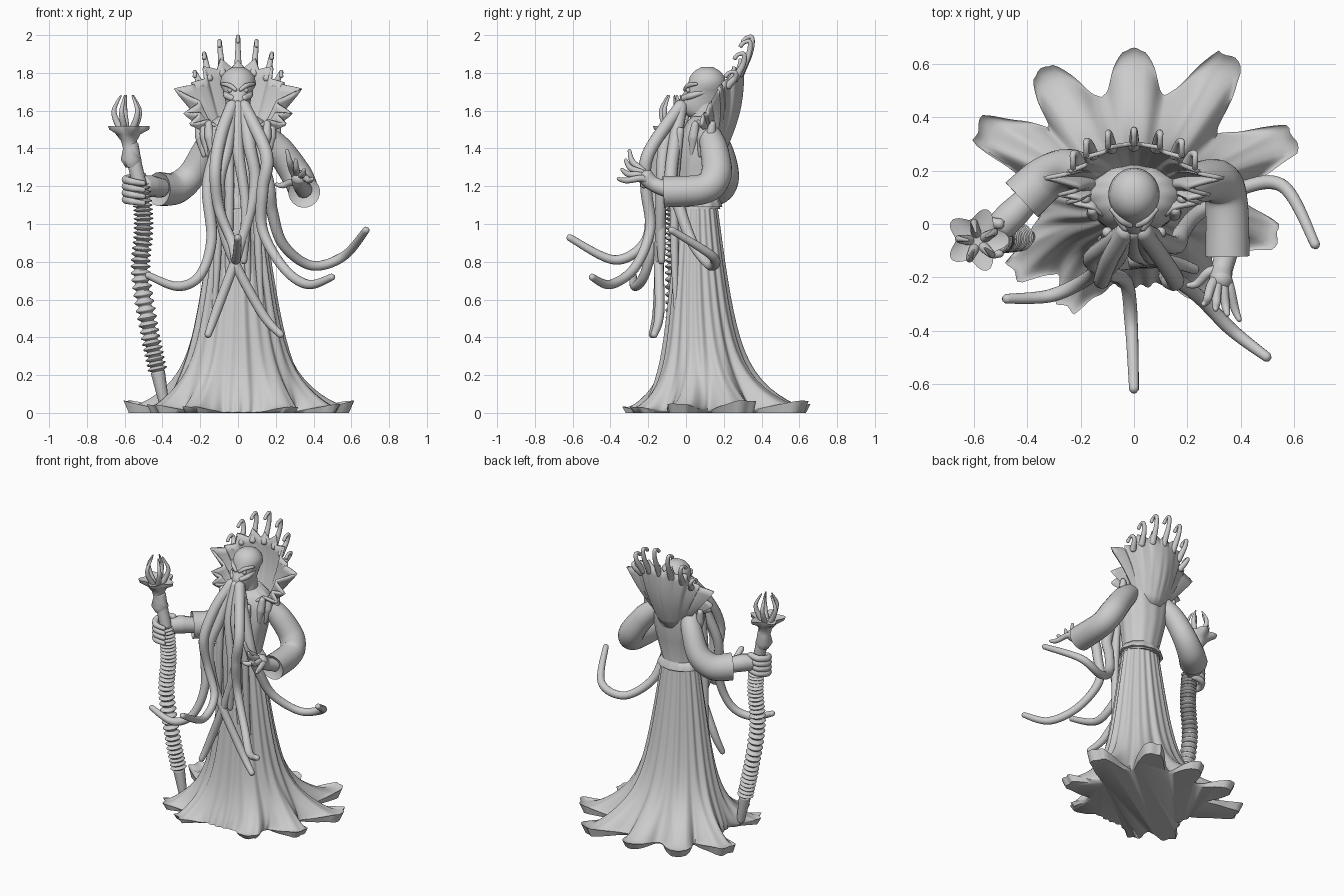
import bpy, bmesh, math
from mathutils import Vector
from math import sin, cos, exp, pi, tau, radians, degrees

cube = bpy.data.objects.get("Cube")
if cube:
    bpy.data.objects.remove(cube)

grey = (.6, .6, .6, 1)
stone = bpy.data.materials.new("stone_grey")
stone.use_nodes = True
stone.diffuse_color = grey
stone.node_tree.nodes["Principled BSDF"].inputs["Base Color"].default_value = grey


def spline(points, steps):
    """Smooth path passing through the given points."""
    pts = [Vector(p) for p in points]
    pts = [pts[0]] + pts + [pts[-1]]
    path = []
    for a, b, c, d in zip(pts, pts[1:], pts[2:], pts[3:]):
        for s in range(steps):
            t = s / steps
            bend = a * 2 - b * 5 + c * 4 - d
            twist = b * 3 - a - c * 3 + d
            path.append(b + ((c - a) * t + bend * t ** 2 + twist * t ** 3) / 2)
    return path + [pts[-1]]


def loft(name, rings, closed=True, thickness=0):
    """Skin a list of equal rings into one smooth object."""
    bm = bmesh.new()
    rows = [[bm.verts.new(p) for p in ring] for ring in rings]
    count = len(rows[0])
    for low, high in zip(rows, rows[1:]):
        for i in range(count if closed else count - 1):
            j = (i + 1) % count
            bm.faces.new((low[i], low[j], high[j], high[i]))
    if closed:
        bm.faces.new(rows[0][::-1])
        bm.faces.new(rows[-1])
    bmesh.ops.recalc_face_normals(bm, faces=bm.faces)
    mesh = bpy.data.meshes.new(name)
    bm.to_mesh(mesh)
    bm.free()
    mesh.materials.append(stone)
    mesh.shade_smooth()
    mesh.set_sharp_from_angle(angle=radians(60))
    obj = bpy.data.objects.new(name, mesh)
    bpy.context.collection.objects.link(obj)
    if thickness:
        shell = obj.modifiers.new("thickness", 'SOLIDIFY')
        shell.thickness = thickness
        shell.offset = 0


def tube(name, points, radius, steps=8, sides=12, dome=.6):
    """Tube with domed ends along a smooth path; radius is a list or a rule."""
    path = spline(points, steps)
    last = len(path) - 1
    normal = Vector((.3, 1, .2))
    rings = []
    for i, p in enumerate(path):
        tangent = (path[min(last, i + 1)] - path[max(0, i - 1)]).normalized()
        normal = (normal - tangent * normal.dot(tangent)).normalized()
        side = tangent.cross(normal)
        if callable(radius):
            r = radius(i / last)
        else:
            f = i / last * (len(radius) - 1)
            k = min(int(f), len(radius) - 2)
            r = radius[k] + (radius[k + 1] - radius[k]) * (f - k)
        turn = [tau * s / sides for s in range(sides)]
        ring = [p + normal * (r * cos(a)) + side * (r * sin(a)) for a in turn]
        rings.append(ring)
        if i == 0:
            rings.insert(0, [p + (q - p) * .55 - tangent * (r * dome) for q in ring])
        elif i == last:
            rings.append([p + (q - p) * .55 + tangent * (r * dome) for q in ring])
    loft(name, rings)


def oval(z, half, front, back, fold=0, waves=12, count=72):
    ring = []
    for i in range(count):
        a = tau * i / count
        k = 1 + fold * cos(a * waves)
        depth = (back - front) / 2 * k
        ring.append((half * k * cos(a), (front + back) / 2 + depth * sin(a), z))
    return ring


def ovals(name, sections, fold=0):
    loft(name, [oval(*section, fold) for section in sections])


def ball(name, centre, radius):
    bpy.ops.mesh.primitive_uv_sphere_add(segments=20, ring_count=12, radius=radius, location=centre)
    bpy.context.object.name = name
    bpy.context.object.data.materials.append(stone)
    bpy.context.object.data.shade_smooth()


# Skirt: oval rings that melt into a ragged hem; each blunt lobe has a direction and a reach
lobes = ((-16, .21), (20, .28), (55, .27), (90, .18), (126, .22), (156, .28), (212, .19), (238, .15), (307, .14))


def hem_radius(deg):
    gaps = [(abs((deg - at + 180) % 360 - 180), reach) for at, reach in lobes]
    lobe = max(reach * max(0, 1 - max(0, gap - 5) / 16) ** 1.7 for gap, reach in gaps)
    return .355 + .02 * sin(radians(deg)) + lobe + .008 * cos(radians(deg * 40))


rings = []
levels = 22
for k in range(levels):
    z = 1.13 * (k / (levels - 1)) ** 2.2
    half = .285 - .145 * z + .13 * exp(-z / .18)
    centre = .06 + .07 * exp(-z / .35)
    blend = exp(-z / .1)
    ring = []
    for i in range(240):
        a = tau * i / 240
        reach = hem_radius(degrees(a)) * (1 if k else .95)
        fold = 1 + (1 - blend) * (.025 * cos(a * 22) + .015 * cos(a * 13))
        body = Vector((half * fold * cos(a), centre + half * .8 * fold * sin(a), z))
        rim = Vector((reach * cos(a), .1 + reach * sin(a), z))
        point = body.lerp(rim, blend)
        if k:
            point.z += max(0, reach - .33) * .22 * blend ** 6
        ring.append(point)
    rings.append(ring)
loft("robe_skirt", rings)

# Torso, belt and neck
ovals("robe_torso", ((1.08, .13, -.05, .18), (1.14, .12, -.04, .17), (1.3, .15, -.05, .21),
                     (1.46, .18, -.03, .22), (1.53, .16, 0, .22), (1.57, .1, .03, .2)), .015)
ovals("waist_flare", ((1.09, .15, -.05, .19), (1.11, .145, -.05, .185), (1.14, .12, -.04, .17)), .02)
ovals("neck", ((1.45, .08, .02, .18), (1.66, .06, .02, .17)))

# Hanging front panels and shoulder folds
for side in (-1, 1):
    for x in (.045, .1):
        tube("front_panel", [(side * x * wide, y, z) for wide, y, z in (
            (1, -.03, 1.5), (1, -.06, 1.2), (1.1, -.06, .8), (1.3, -.05, .5))], (.02, .026, .02, .01))
    for k in range(3):
        x, y = side * (.15 + .025 * k), .05 + .045 * k
        tube("shoulder_fold", [(x * 1.04, y, 1.535), (x, y - .01, 1.46), (x * .9, y - .02, 1.36)], (.018, .028, .01))

# Head with eyes, brows and cheeks
ovals("head", ((1.55, .04, .04, .14), (1.6, .06, -.03, .16), (1.64, .066, -.045, .18), (1.68, .072, -.025, .2),
               (1.71, .08, 0, .205), (1.74, .096, .01, .21), (1.78, .088, .02, .205), (1.81, .064, .045, .18),
               (1.83, .03, .08, .145)))
for side in (-1, 1):
    ball("eye", (side * .042, .012, 1.708), .013)
    tube("brow", [(side * .012, -.006, 1.71), (side * .045, .012, 1.733), (side * .085, .055, 1.742)], (.01, .013, .008))
    tube("cheek", [(side * .03, -.015, 1.665), (side * .06, .03, 1.68), (side * .068, .1, 1.7)], (.016, .018, .01))

# Tall flared collar: scalloped on top, pointed at the sides
spikes = [(24 * i, .05, 12) for i in range(4)] + [(82, .13, 13), (106, .09, 8), (119, .1, 8)]
rim = []
for deg in range(-142, 143, 2):
    a = radians(deg)
    peak = max(size * max(0, 1 - abs(abs(deg) - at) / wide) ** 1.3 for at, size, wide in spikes)
    r = .15 + .06 * abs(sin(a)) + peak
    rim.append((a, Vector((r * sin(a), .15 + .15 * cos(a), 1.67 + r * cos(a)))))
rows = []
for r in range(9):
    t = r / 8
    row = []
    for a, edge in rim:
        s = a * .63
        root = Vector((.13 * sin(s), .06 + .15 * cos(s), 1.5 - .1 * cos(s)))
        row.append(root.lerp(edge, t) + Vector((0, .03 * sin(pi * t) * cos(s), 0)))
    rows.append(row)
loft("collar", rows, closed=False, thickness=.016)

# Curled prongs on the collar rim
for i in range(-3, 4):
    a = radians(24 * i)
    root = Vector((.205 * sin(a), .19 + .1 * cos(a), 1.7 + .1 * cos(a)))
    top = Vector((.24 * sin(a), .22 + .13 * cos(a), 1.72 + .265 * cos(a)))
    bend = root.lerp(top, .6) + Vector((0, .015, 0))
    hook = top + Vector((0, -.03, 0))
    tube("collar_prong", [root, bend, top, hook, hook + Vector((0, -.02, -.02))], (.022, .015, .012, .01, .012))


# Face tentacles, all growing from the mouth
def tentacle(name, side, *points):
    tube(name, [(side * .03, -.025, 1.63), *points], (.034, .034, .03, .026, .026, .018), 12, 14)


tentacle("centre_tentacle", -1, (-.09, -.13, 1.47), (-.12, -.21, 1.28), (-.1, -.19, 1.08), (-.03, -.22, .9),
         (-.01, -.38, .81), (0, -.62, .93))
tentacle("right_tentacle", -1, (-.1, -.08, 1.42), (-.16, -.13, 1.2), (-.14, -.17, .92), (-.2, -.22, .73),
         (-.32, -.27, .67), (-.48, -.28, .73))
tentacle("left_tentacle", 1, (.15, -.2, 1.37), (.13, -.21, 1.18), (.13, -.19, .97), (.24, -.27, .77),
         (.37, -.4, .68), (.5, -.5, .72))
tentacle("far_left_tentacle", 1, (.15, -.08, 1.25), (.18, -.03, 1.07), (.24, .04, .89), (.39, .13, .78),
         (.56, .14, .83), (.68, -.08, .97))
tentacle("crossing_tentacle_a", -1, (-.06, -.12, 1.4), (-.1, -.17, 1.2), (-.06, -.15, .9), (.12, -.14, .54),
         (.23, -.17, .41))
tentacle("crossing_tentacle_b", 1, (.06, -.11, 1.42), (.09, -.13, 1.2), (.01, -.14, .88), (-.11, -.15, .55),
         (-.16, -.18, .41))
tentacle("short_tentacle", 0, (0, -.1, 1.4), (.04, -.13, 1.1), (.03, -.13, .8))

# Sleeves with wide open cuffs
tube("right_sleeve", [(-.12, .13, 1.48), (-.175, .18, 1.39), (-.245, .205, 1.26), (-.33, .17, 1.19), (-.42, .09, 1.185)],
     (.06, .068, .076, .085, .09), sides=20, dome=-.3)
tube("left_sleeve", [(.13, .12, 1.48), (.22, .15, 1.39), (.31, .16, 1.26), (.345, .09, 1.185), (.35, -.12, 1.17)],
     (.06, .075, .082, .08, .084), sides=20, dome=-.3)

# Left hand with fingers spread forward
wrist = Vector((.33, -.17, 1.21))
tube("left_palm", [(.35, -.09, 1.18), wrist, (.325, -.215, 1.25)], (.045, .04, .045))
fingers = [((.29 + .022 * k, -.23, 1.28 - .013 * k), (.26 + .045 * k, -.3 - .02 * k, 1.39 - .05 * k)) for k in range(4)]
fingers.append(((.28, -.18, 1.22), (.2, -.23, 1.21)))
for knuckle, tip in fingers:
    joint = Vector(knuckle).lerp(Vector(tip), .55) + Vector((0, -.015, -.01))
    tube("left_finger", [wrist, knuckle, joint, tip], (.02, .019, .016, .009))

# Right hand wrapped round the staff
tube("right_palm", [(-.4, .09, 1.19), (-.46, .03, 1.2), (-.5, -.01, 1.2)], (.05, .058, .055))
for k in range(4):
    grip = []
    for s in range(5):
        a = radians(60 + 60 * s)
        grip.append((-.53 + .064 * cos(a), -.055 + .064 * sin(a), 1.255 - k * .035 - .01 * s))
    tube("right_finger", grip, (.02, .022, .014))


# Ribbed staff with a flared, clawed top
def staff_radius(u):
    if u < .14:
        return .024 + .1 * u
    return .043 + .01 * sin(u * 340) if u < .76 else .038


tube("staff_shaft", [(-.39, -.05, .04), (-.425, -.05, .22), (-.47, -.055, .44), (-.515, -.06, .74), (-.5, -.06, .97),
                     (-.51, -.06, 1.15), (-.545, -.06, 1.31), (-.565, -.06, 1.42)], staff_radius, 60, 16)
rings = []
for z, r in ((1.3, .035), (1.34, .055), (1.4, .036), (1.44, .042), (1.475, .065), (1.5, .095), (1.52, .1), (1.5, .05)):
    point = .2 if r > .09 else 0
    x = -.575 + (1.42 - z) * .12
    rings.append([(x + px, py - .06, pz) for px, py, pz in oval(z, r, -r, r, point, 5)])
loft("staff_cup", rings)
for i in range(5):
    a = tau * (i + .4) / 5
    claw = [(-.585 + r * cos(a), -.065 + r * sin(a), z)
            for r, z in ((.03, 1.49), (.065, 1.56), (.07, 1.61), (.035, 1.68))]
    tube("staff_claw", claw, (.02, .016, .012, .004))
